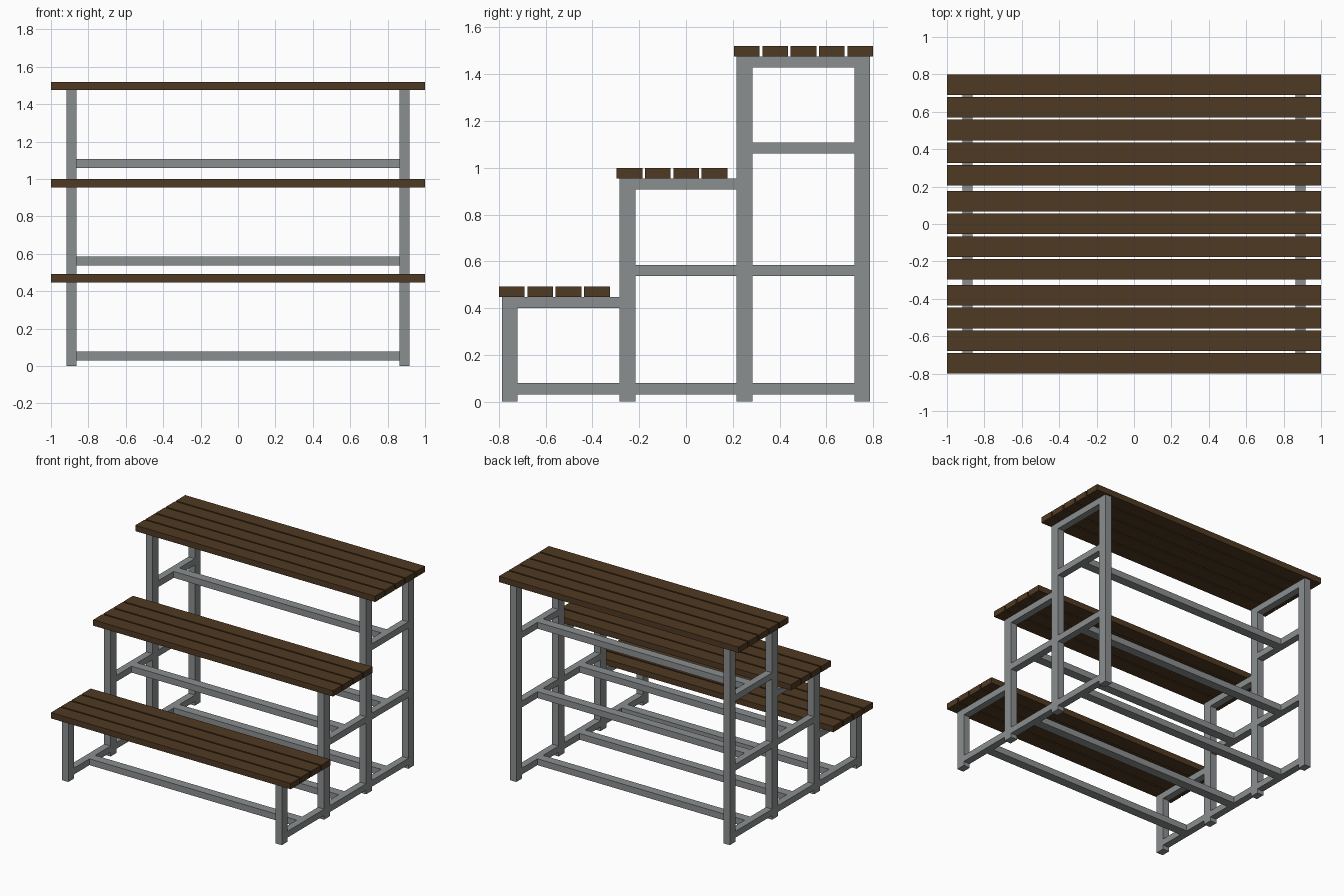
import bpy, bmesh
from mathutils import Matrix, Vector

if "Cube" in bpy.data.objects:
    bpy.data.objects.remove(bpy.data.objects["Cube"])

def material(name, rgb):
    m = bpy.data.materials.new(name)
    m.diffuse_color = (*rgb, 1)
    m.use_nodes = True
    m.node_tree.nodes["Principled BSDF"].inputs["Base Color"].default_value = m.diffuse_color
    return m

STEEL = material("grey steel", (0.26, 0.275, 0.28))
WOOD = material("dark brown wood", (0.078, 0.041, 0.016))

def boxes(name, mat, spans):
    """One object made of boxes given as ((x0, x1), (y0, y1), (z0, z1))."""
    bm = bmesh.new()
    for span in spans:
        centre = Vector([(a + b) / 2 for a, b in span])
        size = Vector([b - a for a, b in span])
        bmesh.ops.create_cube(bm, size=1, matrix=Matrix.Translation(centre) @ Matrix.Diagonal((*size, 1)))
    me = bpy.data.meshes.new(name)
    bm.to_mesh(me)
    bm.free()
    me.materials.append(mat)
    ob = bpy.data.objects.new(name, me)
    bpy.context.collection.objects.link(ob)
    return ob

X_IN, X_OUT, HALF, RAIL = 0.864, 0.917, 0.034, 0.048
post_y = [-0.754, -0.25, 0.25, 0.754]
post_top = [0.448, 0.955, 1.476, 1.476]

# rails in each bay between posts: height of underside
rails = [[0.031, 0.448 - RAIL],
         [0.031, 0.537, 0.955 - RAIL],
         [0.031, 0.537, 1.06, 1.476 - RAIL]]

for side, s in (("left", -1), ("right", 1)):
    xs = tuple(sorted((s * X_IN, s * X_OUT)))
    # upright posts
    boxes(side + "_posts", STEEL,
          [(xs, (y - HALF, y + HALF), (0, top)) for y, top in zip(post_y, post_top)])
    # front-to-back rails
    boxes(side + "_side_rails", STEEL,
          [(xs, (post_y[i] + HALF, post_y[i + 1] - HALF), (z, z + RAIL))
           for i, bay in enumerate(rails) for z in bay])

# long cross bars joining the frames, mid-bay, at every level but the seat rails
boxes("cross_bars", STEEL,
      [((-X_IN, X_IN), (y - HALF, y + HALF), (z, z + RAIL))
       for y, bay in zip((-0.502, 0, 0.502), rails) for z in bay[:-1]])

# wooden slats of the three steps: first edge, count, underside
for name, y0, n, z in (("lower_step_slats", -0.8, 4, 0.448),
                       ("middle_step_slats", -0.297, 4, 0.955),
                       ("upper_step_slats", 0.205, 5, 1.476)):
    boxes(name, WOOD, [((-1, 1), (y0 + i * 0.1213, y0 + i * 0.1213 + 0.11), (z, z + 0.044))
                       for i in range(n)])
